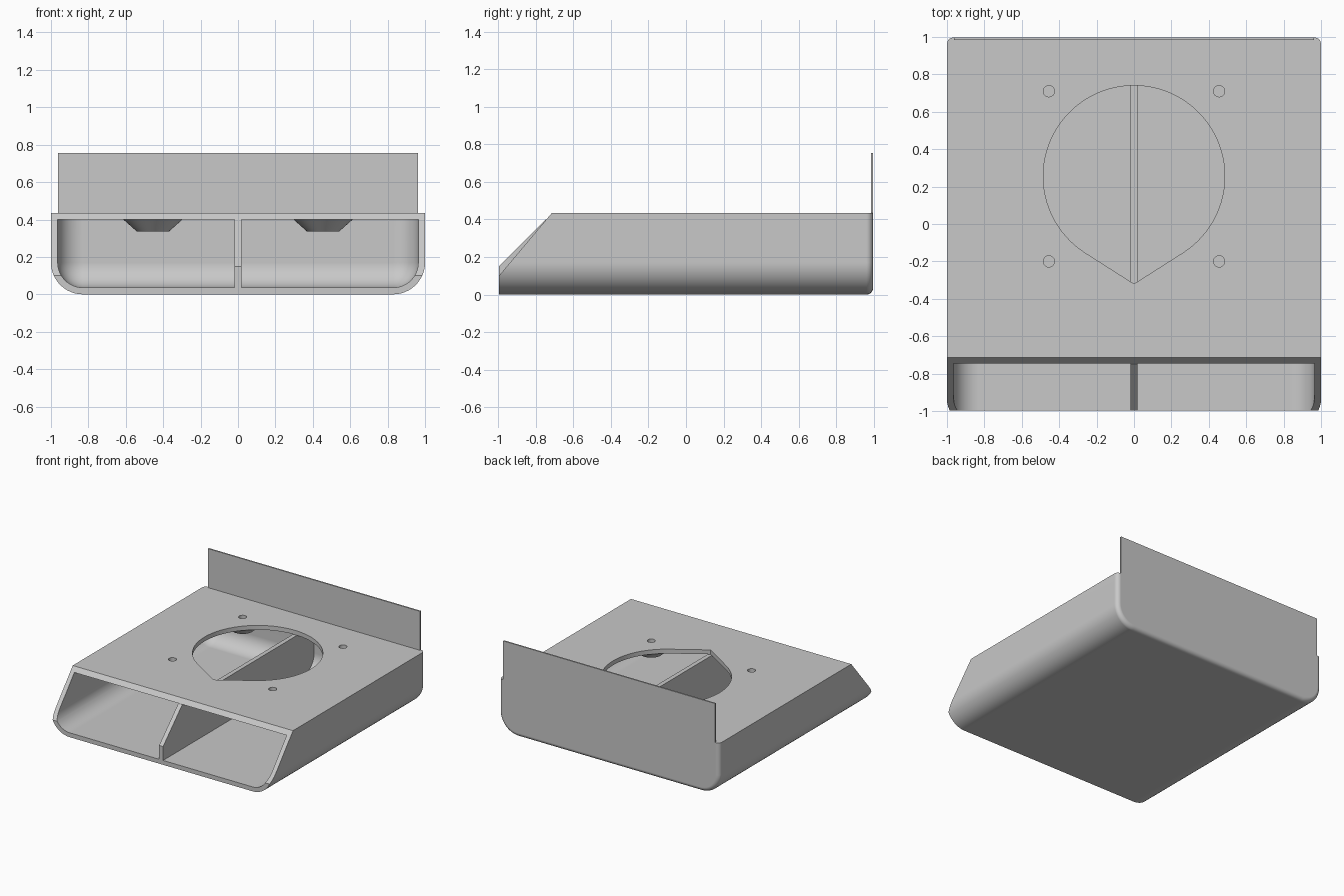
import bpy, bmesh, math
from mathutils import Vector

if "Cube" in bpy.data.objects:
    bpy.data.objects.remove(bpy.data.objects["Cube"])

# Main dimensions
END = 0.997          # half depth
TOP = 0.435          # deck height
WALL = 0.036
RADIUS = 0.17        # rounded lower corners
CEILING = TOP - WALL
SLOPE_TOP = -0.715   # where the sloping mouth meets the deck

grey = bpy.data.materials.new("plain grey")
grey.use_nodes = True
grey.diffuse_color = (0.58, 0.58, 0.58, 1)
grey.node_tree.nodes["Principled BSDF"].inputs["Base Color"].default_value = grey.diffuse_color


def make_object(name, bm):
    bmesh.ops.recalc_face_normals(bm, faces=bm.faces[:])
    mesh = bpy.data.meshes.new(name)
    bm.to_mesh(mesh)
    bm.free()
    mesh.materials.append(grey)
    obj = bpy.data.objects.new(name, mesh)
    bpy.context.collection.objects.link(obj)
    return obj


def box(low, high):
    bm = bmesh.new()
    bmesh.ops.create_cube(bm, size=1)
    for v in bm.verts:
        v.co = Vector([(a + b) / 2 + c * (b - a) for a, b, c in zip(low, high, v.co)])
    return bm


def round_edges(bm, rule, radius, segments):
    edges = [e for e in bm.edges if rule(*[v.co for v in e.verts])]
    bmesh.ops.bevel(bm, geom=edges, offset=radius, segments=segments, profile=0.5,
                    affect='EDGES', clamp_overlap=False)


def prism(points, offset):
    """Extrude a flat polygon along the offset vector."""
    bm = bmesh.new()
    face = bm.faces.new([bm.verts.new(p) for p in points])
    made = bmesh.ops.extrude_face_region(bm, geom=[face])["geom"]
    bmesh.ops.translate(bm, vec=offset, verts=[g for g in made if isinstance(g, bmesh.types.BMVert)])
    return bm


def cone(name, x, y, z0, z1, r0, r1):
    bm = bmesh.new()
    bmesh.ops.create_cone(bm, cap_ends=True, segments=48, radius1=r0, radius2=r1, depth=z1 - z0)
    bmesh.ops.translate(bm, vec=(x, y, (z0 + z1) / 2), verts=bm.verts[:])
    return make_object(name, bm)


def activate(obj):
    bpy.ops.object.select_all(action='DESELECT')
    obj.select_set(True)
    bpy.context.view_layer.objects.active = obj


def cut(obj, cutter):
    cutter.hide_render = True
    mod = obj.modifiers.new("cut", 'BOOLEAN')
    mod.operation = 'DIFFERENCE'
    mod.solver = 'EXACT'
    mod.object = cutter
    activate(obj)
    bpy.ops.object.modifier_apply(modifier=mod.name)


def smooth(obj):
    activate(obj)
    bpy.ops.object.shade_smooth_by_angle(angle=math.radians(25))
    obj.modifiers.new("even normals", 'WEIGHTED_NORMAL').keep_sharp = True


# Outer shell: rounded lower sides, small rounding round the back
bm = box((-1, -END, 0), (1, END, TOP))
round_edges(bm, lambda a, b: max(a.z, b.z) < 0.01 and abs(a.x - b.x) < 0.01, RADIUS, 12)
round_edges(bm, lambda a, b: min(a.y, b.y) > END - 0.001 and min(a.z, b.z) < TOP - 0.01, 0.035, 5)
# Sloping mouth
low_lip = Vector((0, -END, 0.1))
run = Vector((0, SLOPE_TOP, TOP)) - low_lip
sliced = bmesh.ops.bisect_plane(bm, geom=bm.verts[:] + bm.edges[:] + bm.faces[:], plane_co=low_lip,
                                plane_no=(0, -run.z, run.y), clear_outer=True)
rim = [g for g in sliced["geom_cut"] if isinstance(g, bmesh.types.BMEdge)]
bmesh.ops.edgeloop_fill(bm, edges=rim)
shell = make_object("shell", bm)

# Hollow inside, rounded along the floor and at the back corners
inner = 1 - WALL
bm = box((-inner, -1.3, WALL), (inner, END - WALL, CEILING))
round_edges(bm, lambda a, b: (max(a.z, b.z) < WALL + 0.01 and max(a.y, b.y) > 0)
            or (min(a.y, b.y) > 0 and abs(a.z - b.z) > 0.1), RADIUS - WALL, 12)
cavity = make_object("cavity_cutter", bm)
cut(shell, cavity)

# Teardrop opening in the deck
centre, radius, tip = 0.255, 0.485, 0.575
half = math.acos(radius / tip)
steps = 72
outline = [Vector((0, centre - tip, CEILING - 0.02))]
for i in range(steps + 1):
    a = -math.pi / 2 + half + (2 * math.pi - 2 * half) * i / steps
    outline.append(Vector((radius * math.cos(a), centre + radius * math.sin(a), CEILING - 0.02)))
opening = make_object("opening_cutter", prism(outline, (0, 0, 0.2)))
cut(shell, opening)

# Screw holes with tapered bosses under the deck
helpers = [cavity, opening]
for side, x in (("left", 0.455), ("right", -0.455)):
    for end, y in (("front", -0.2), ("back", 0.71)):
        boss = cone(f"{end}_{side}_boss", x, y, 0.335, CEILING, 0.085, 0.157)
        hole = cone("hole_cutter", x, y, 0.355, 0.6, 0.03, 0.03)
        cut(shell, hole)
        cut(boss, hole)
        smooth(boss)
        helpers.append(hole)
smooth(shell)

# Centre divider
thick = 0.018
profile = [(-END, WALL), (-END, 0.15), (-END + CEILING - 0.15, CEILING), (0.97, CEILING), (0.97, WALL)]
make_object("divider", prism([(-thick, y, z) for y, z in profile], (2 * thick, 0, 0)))

# Thin upright plate at the back
make_object("back_plate", box((-0.962, END - 0.012, TOP - 0.03), (0.962, END, 0.755)))

for helper in helpers:
    bpy.data.objects.remove(helper)
